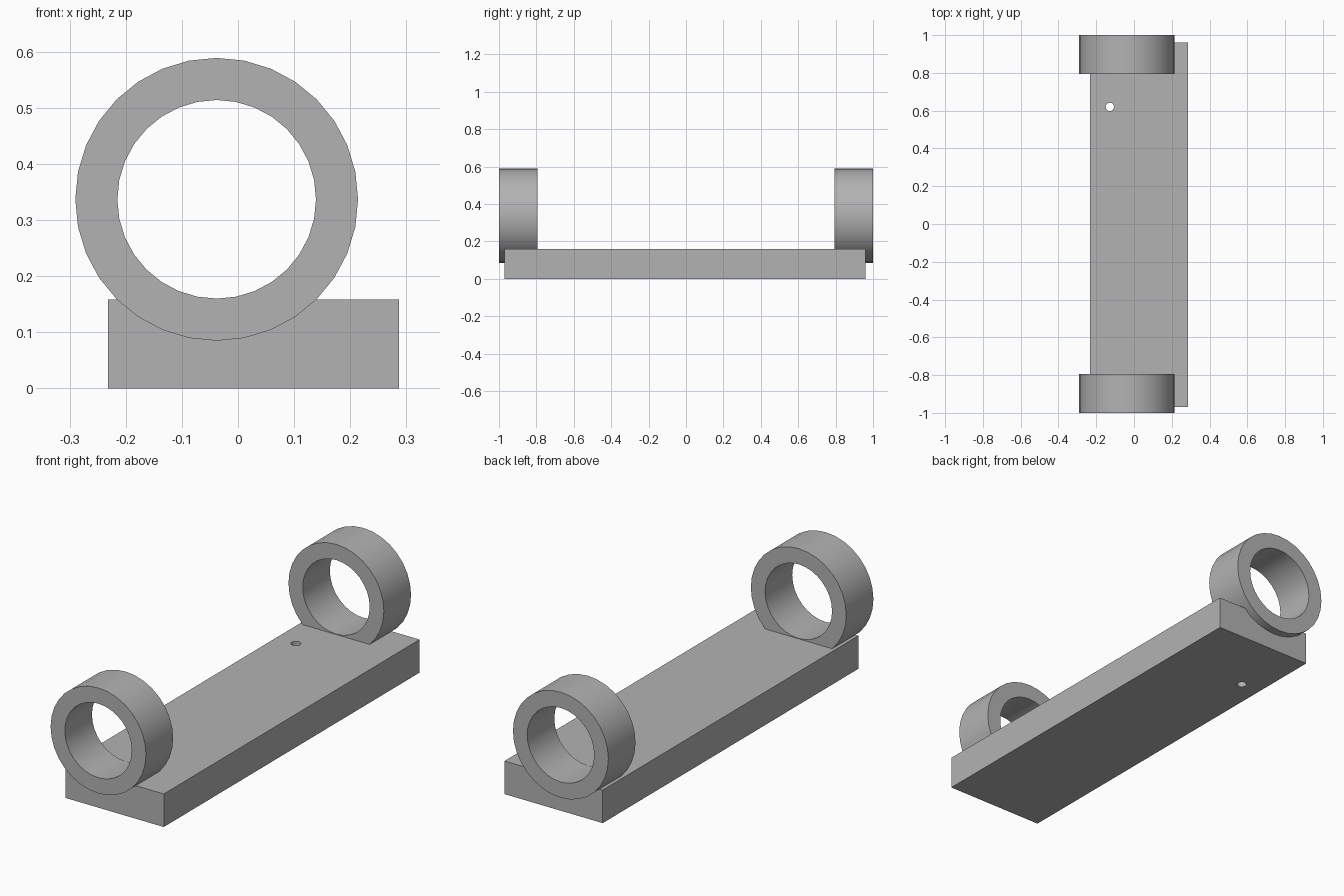
import bpy
import bmesh
from math import cos, sin, tau, radians

if "Cube" in bpy.data.objects:
    bpy.data.objects.remove(bpy.data.objects["Cube"], do_unlink=True)

grey = bpy.data.materials.new("plain grey")
grey.use_nodes = True
colour = (0.45, 0.45, 0.45, 1)
grey.diffuse_color = colour
grey.node_tree.nodes["Principled BSDF"].inputs["Base Color"].default_value = colour


def make_object(name, bm):
    bmesh.ops.recalc_face_normals(bm, faces=bm.faces)
    mesh = bpy.data.meshes.new(name)
    bm.to_mesh(mesh)
    bm.free()
    mesh.materials.append(grey)
    obj = bpy.data.objects.new(name, mesh)
    bpy.context.collection.objects.link(obj)
    return obj


def ring(name, y0, y1, x=-0.038, z=0.337, outer=0.252, inner=0.177, sides=32):
    """Tube along y: a rectangular section repeated around the axis."""
    bm = bmesh.new()
    section = [(outer, y0), (outer, y1), (inner, y1), (inner, y0)]
    loops = []
    for i in range(sides):
        a = tau * i / sides
        loops.append([bm.verts.new((x + r * cos(a), y, z + r * sin(a))) for r, y in section])
    for i, loop in enumerate(loops):
        nxt = loops[(i + 1) % sides]
        for j in range(4):
            k = (j + 1) % 4
            bm.faces.new((loop[j], loop[k], nxt[k], nxt[j]))
    obj = make_object(name, bm)
    bpy.ops.object.select_all(action='DESELECT')
    obj.select_set(True)
    bpy.context.view_layer.objects.active = obj
    bpy.ops.object.shade_smooth_by_angle(angle=radians(30))
    return obj


# Base plate
low, high = (-0.232, -0.97, 0), (0.287, 0.96, 0.158)
bm = bmesh.new()
bmesh.ops.create_cube(bm, size=1)
for v in bm.verts:
    v.co = [lo if c < 0 else hi for c, lo, hi in zip(v.co, low, high)]
plate = make_object("base_plate", bm)

# Small hole drilled through the plate
bm = bmesh.new()
bmesh.ops.create_cone(bm, cap_ends=True, segments=24, radius1=0.022, radius2=0.022, depth=0.5)
bmesh.ops.translate(bm, verts=bm.verts, vec=(-0.128, 0.62, 0.08))
drill = make_object("hole_cutter", bm)
drill.hide_render = True
drill.hide_set(True)
cut = plate.modifiers.new("drilled hole", 'BOOLEAN')
cut.operation = 'DIFFERENCE'
cut.solver = 'EXACT'
cut.object = drill
bpy.context.view_layer.objects.active = plate
plate.select_set(True)
bpy.ops.object.modifier_apply(modifier=cut.name)
bpy.data.objects.remove(drill, do_unlink=True)
bpy.ops.object.shade_smooth_by_angle(angle=radians(30))

# Rings sunk into both ends of the plate
ring("front_ring", -1.0, -0.795)
ring("back_ring", 0.795, 1.0)
